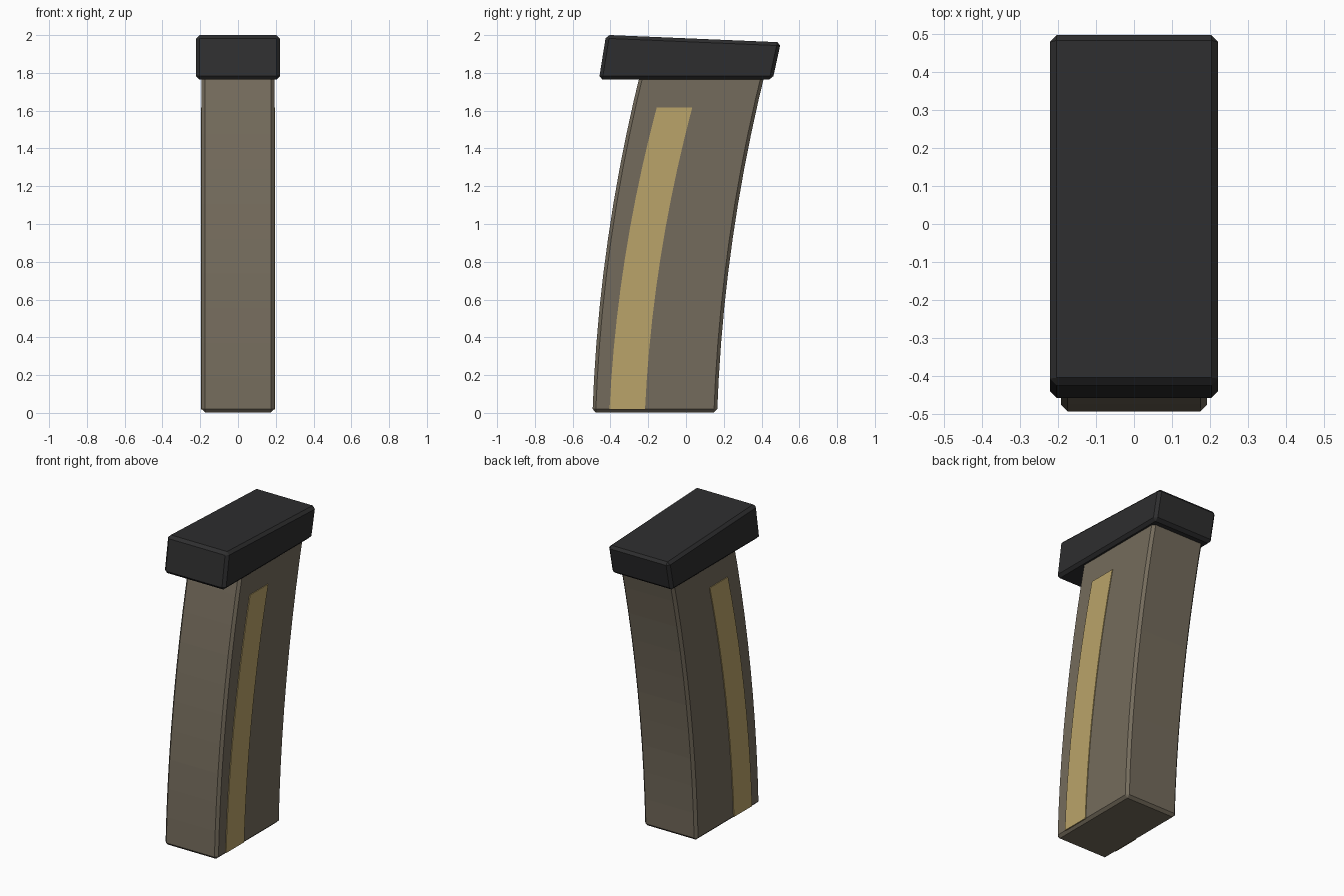
import bpy, bmesh, math

if "Cube" in bpy.data.objects:
    bpy.data.objects.remove(bpy.data.objects["Cube"])


def material(name, rgb):
    m = bpy.data.materials.new(name)
    m.diffuse_color = (*rgb, 1.0)
    m.use_nodes = True
    m.node_tree.nodes["Principled BSDF"].inputs["Base Color"].default_value = m.diffuse_color
    return m


BODY = material("olive brown", (0.175, 0.148, 0.107))
STRIPE = material("brass tan", (0.49, 0.37, 0.142))
CAP = material("charcoal", (0.027, 0.027, 0.028))


def loft(name, sections, x0, x1, mat, bevel=0.0):
    """Box column through (y_front, y_back, z_front, z_back) sections, chamfered."""
    bm = bmesh.new()
    rings = []
    for yf, yb, zf, zb in sections:
        rings.append([bm.verts.new(p) for p in
                      ((x0, yf, zf), (x1, yf, zf), (x1, yb, zb), (x0, yb, zb))])
    for a, b in zip(rings, rings[1:]):
        for i in range(4):
            j = (i + 1) % 4
            bm.faces.new((a[i], a[j], b[j], b[i]))
    bm.faces.new(rings[0][::-1])
    bm.faces.new(rings[-1])
    bmesh.ops.recalc_face_normals(bm, faces=bm.faces)
    mesh = bpy.data.meshes.new(name)
    bm.to_mesh(mesh)
    bm.free()
    mesh.materials.append(mat)
    ob = bpy.data.objects.new(name, mesh)
    bpy.context.collection.objects.link(ob)
    if bevel:
        mod = ob.modifiers.new("chamfer", 'BEVEL')
        mod.width = bevel
        mod.segments = 1
        mod.limit_method = 'ANGLE'
        mod.angle_limit = math.radians(40)
    return ob


def curved(y_front, y_back, z0, z1, a, b, n=10):
    """Sections that sweep backwards as they rise."""
    out = []
    for i in range(n + 1):
        z = z0 + (z1 - z0) * i / n
        s = a * (z - z0) + b * (z - z0) ** 2
        out.append((y_front + s, y_back + s, z, z))
    return out


# Curved main body, running up into the cap
loft("curved_body", curved(-0.495, 0.165, 0.003, 1.84, 0.035, 0.059),
     -0.192, 0.192, BODY, 0.017)

# Thin curved stripe on each side
for side, label in ((1, "right"), (-1, "left")):
    loft(label + "_stripe", curved(-0.405, -0.217, 0.018, 1.617, 0.0476, 0.068),
         side * 0.188, side * 0.197, STRIPE)

# Sloped end cap
loft("end_cap", [(-0.461, 0.459, 1.765, 1.765), (-0.423, 0.502, 2.001, 1.962)],
     -0.222, 0.222, CAP, 0.018)
